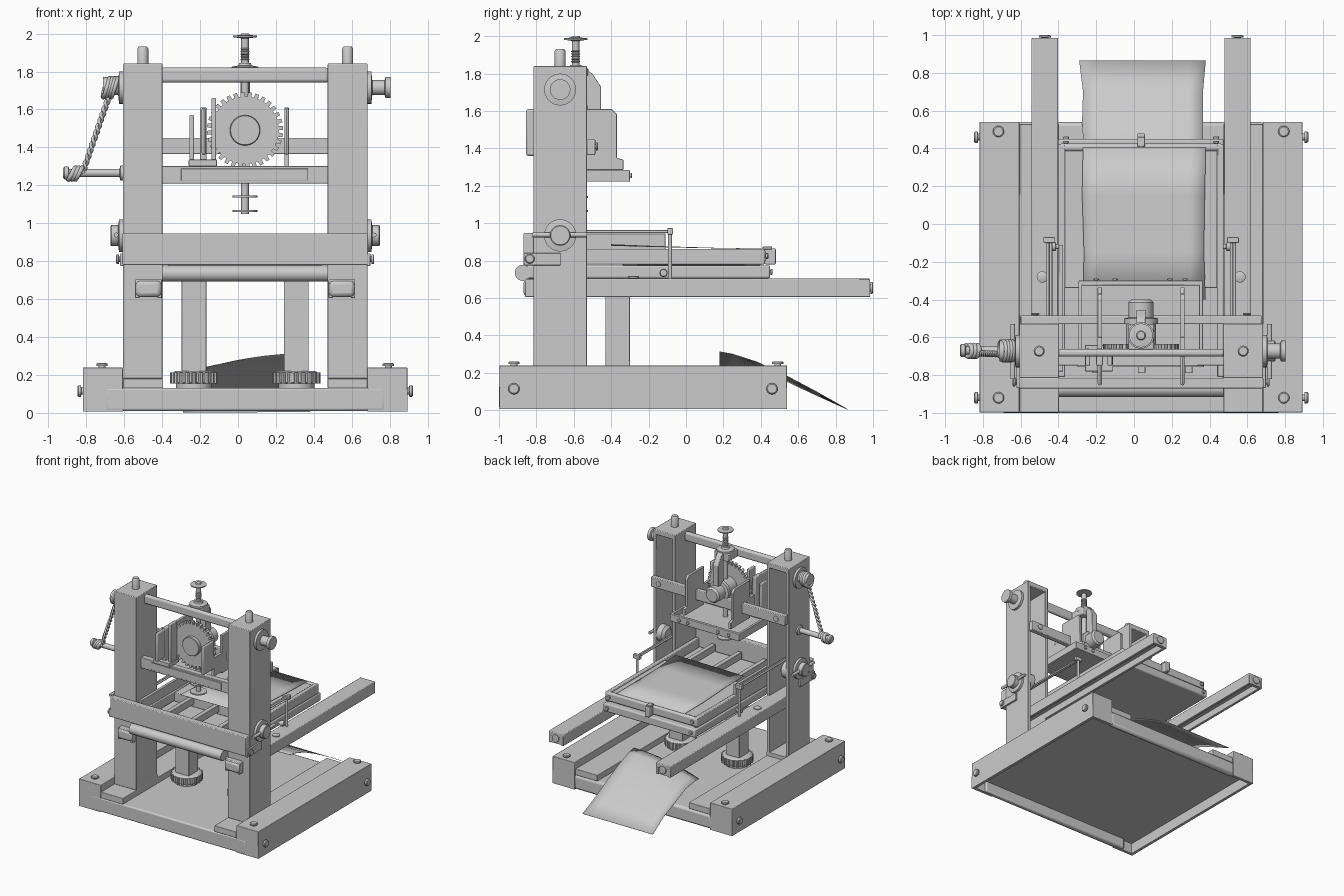
import bpy, bmesh, math
from mathutils import Vector, Matrix

if "Cube" in bpy.data.objects:
    bpy.data.objects.remove(bpy.data.objects["Cube"])

CX = 0.038                      # symmetry plane of the machine
PI = math.pi


def finish(name, bm, bevel=0.0):
    bmesh.ops.recalc_face_normals(bm, faces=bm.faces[:])
    me = bpy.data.meshes.new(name)
    bm.to_mesh(me)
    bm.free()
    me.shade_smooth()
    me.set_sharp_from_angle(angle=math.radians(32))
    ob = bpy.data.objects.new(name, me)
    bpy.context.collection.objects.link(ob)
    if bevel:
        m = ob.modifiers.new("bevel", 'BEVEL')
        m.width, m.segments, m.limit_method = bevel, 2, 'ANGLE'
    return ob


def box(name, x, y, z, bevel=0.004):
    bm = bmesh.new()
    c = [(a + b) / 2 for a, b in (x, y, z)]
    d = [abs(b - a) for a, b in (x, y, z)]
    bmesh.ops.create_cube(bm, size=1, matrix=Matrix.Translation(c) @ Matrix.Diagonal((*d, 1)))
    return finish(name, bm, bevel)


def side_box(name, s, d, y, z, bevel=0.004):
    return box(name, (CX + s * d[0], CX + s * d[1]), y, z, bevel)


def prism(name, pts, axis, lo, hi, bevel=0.0):
    # extrude a 2D outline along x (points y,z) or y (points x,z)
    bm = bmesh.new()
    f = bm.faces.new([bm.verts.new((lo, a, b) if axis == 'x' else (a, lo, b)) for a, b in pts])
    r = bmesh.ops.extrude_face_region(bm, geom=[f])
    v = Vector((hi - lo, 0, 0)) if axis == 'x' else Vector((0, hi - lo, 0))
    bmesh.ops.translate(bm, vec=v, verts=[e for e in r['geom'] if isinstance(e, bmesh.types.BMVert)])
    return finish(name, bm, bevel)


def lathe(name, origin, axis, prof, n=32):
    # profile of (radius, distance) turned about an axis direction
    q = Vector((0, 0, 1)).rotation_difference(Vector(axis))
    bm = bmesh.new()
    rings = [[bm.verts.new(Vector(origin) + q @ Vector((r * math.cos(2 * PI * i / n), r * math.sin(2 * PI * i / n), h)))
              for i in range(n)] for r, h in prof]
    for a, b in zip(rings, rings[1:]):
        for i in range(n):
            bm.faces.new((a[i], a[(i + 1) % n], b[(i + 1) % n], b[i]))
    bm.faces.new(rings[0])
    bm.faces.new(rings[-1])
    return finish(name, bm)


def bolt(name, p, axis, r=0.03, h=0.022):
    lathe(name, p, axis, [(r * .6, -.01), (r * .6, h * .3), (r, h * .35), (r, h * .8), (r * .8, h)], 20)


def tube(name, pts, r):
    cu = bpy.data.curves.new(name, 'CURVE')
    cu.dimensions, cu.bevel_depth, cu.bevel_resolution, cu.use_fill_caps = '3D', r, 2, True
    sp = cu.splines.new('POLY')
    sp.points.add(len(pts) - 1)
    for p, c in zip(sp.points, pts):
        p.co = (*c, 1)
    sp.use_smooth = True
    bpy.context.collection.objects.link(bpy.data.objects.new(name, cu))


def toothed(n, r0, r1, cx, cz):
    # gear outline, four points per tooth
    return [(cx + r * math.cos(2 * PI * (i + f) / n), cz + r * math.sin(2 * PI * (i + f) / n))
            for i in range(n) for f, r in ((0, r0), (.08, r1), (.58, r1), (.66, r0))]


# base: deck plate, front and back rails
box("base_deck", (-.62, .69), (-.98, .52), (.10, .132), 0)
box("base_front_rail", (-.70, .775), (-1.0, -.955), (.01, .132), .012)
box("base_back_rail", (-.62, .69), (.49, .54), (.01, .132), .02)

for s, side in ((-1, "left"), (1, "right")):
    X = lambda d: CX + s * d
    # base beam with hollow underside
    side_box(side + "_base_beam", s, (.645, .855), (-.998, .54), (.10, .24))
    side_box(side + "_base_skirt", s, (.83, .855), (-.998, .54), (.008, .12), 0)
    for y in (-.998, .515):
        side_box(side + "_base_beam_end", s, (.645, .855), (y, y + .025), (.008, .12), 0)
    side_box(side + "_base_board", s, (.435, .645), (-.998, .53), (.13, .182))
    for y in (-.92, .49):
        bolt(side + "_base_top_bolt", (X(.755), y, .24), (0, 0, 1))
    for y in (-.92, .46):
        bolt(side + "_base_side_bolt", (X(.855), y, .115), (s, 0, 0), .03, .03)

    # post: channel open at the back, with cap and stud
    side_box(side + "_post_front", s, (.435, .645), (-.815, -.775), (.18, 1.84), .005)
    for d in (.435, .617):
        side_box(side + "_post_wall", s, (d, d + .028), (-.79, -.53), (.18, 1.84), .003)
    side_box(side + "_post_cap", s, (.435, .645), (-.815, -.53), (1.80, 1.842), .005)
    side_box(side + "_post_foot", s, (.435, .645), (-.81, -.53), (.18, .215), 0)
    lathe(side + "_post_stud", (X(.54), -.673, 1.83), (0, 0, 1), [(.029, 0), (.029, .09), (.022, .102)], 24)

    # long side rail running through the post, hollow below
    side_box(side + "_rail_top", s, (.44, .58), (-.86, .985), (.665, .704), .006)
    for d in (.44, .557):
        side_box(side + "_rail_wall", s, (d, d + .023), (-.86, .985), (.605, .69), .004)
    side_box(side + "_rail_end", s, (.45, .57), (.955, .983), (.61, .69), 0)
    side_box(side + "_rail_nose", s, (.44, .58), (-.87, -.80), (.61, .70), .022)
    bolt(side + "_rail_end_bolt", (X(.51), .98, .655), (0, 1, 0), .032, .02)
    bolt(side + "_rail_top_bolt", (X(.523), -.28, .70), (0, 0, 1), .03, .018)

    # leg with knurled foot
    side_box(side + "_leg", s, (.205, .335), (-.43, -.30), (.2, .705))
    lathe(side + "_foot", (X(.27), -.365, .13), (0, 0, 1),
          [(.095, 0), (.095, .025), (.116, .03), (.116, .08), (.1, .09)], 40)
    for i in range(20):
        a = 2 * PI * i / 20
        lathe(side + "_foot_knurl", (X(.27) + .115 * math.cos(a), -.365 + .115 * math.sin(a), .155),
              (0, 0, 1), [(.012, 0), (.012, .058)], 8)

    # spools and clamp knobs on the outside of the post
    end = .765 if s > 0 else .75
    lathe(side + "_upper_spool", (X(.64), -.673, 1.715), (s, 0, 0),
          [(.085, 0), (.085, .025), (.04, .03), (.04, end - .67), (.055, end - .665), (.055, end - .64)])
    lathe(side + "_clamp_knob", (X(.64), -.673, .935), (s, 0, 0),
          [(.086, 0), (.086, .025), (.055, .03), (.055, .066), (.05, .07)])
    tube(side + "_clamp_handle", [(X(.68), -.82, .938), (X(.68), -.53, .938)], .013)
    lathe(side + "_inner_knob", (X(.62), -.6, .935), (-s, 0, 0), [(.07, 0), (.07, .05), (.045, .07)])

    # cross beam end bracket
    side_box(side + "_beam_bracket", s, (.64, .66), (-.868, -.67), (.775, .84))
    bolt(side + "_beam_bracket_bolt", (X(.66), -.835, .81), (s, 0, 0), .026, .02)

    # guide rod bent down beside the bed
    for d in (.478, .494):
        tube(side + "_guide_rod", [(X(d), -.80, .955), (X(d), -.10, .955)], .008)
    tube(side + "_guide_drop", [(X(.486), -.085, .965), (X(.486), -.085, .70)], .011)
    side_box(side + "_guide_clip", s, (.455, .517), (-.10, -.07), (.94, .975))
    bolt(side + "_guide_pivot", (X(.435), -.12, .735), (s, 0, 0), .022, .05)

    # upright gear bracket: rear plate with foot, front tab and link
    prism(side + "_gear_bracket",
          [(-.60, 1.285), (-.335, 1.285), (-.335, 1.34), (-.37, 1.35), (-.37, 1.585), (-.395, 1.61), (-.60, 1.61)],
          'x', X(.207), X(.23), .003)
    side_box(side + "_gear_bracket_front", s, (.207, .23), (-.855, -.70), (1.36, 1.61), .012)
    side_box(side + "_gear_bracket_link", s, (.207, .23), (-.71, -.59), (1.30, 1.46), 0)

# front cross beam, top bar, rear rail
box("front_cross_beam", (-.61, .685), (-.87, -.815), (.78, .947), .006)
box("top_bar", (-.41, .48), (-.702, -.662), (1.742, 1.82), .015)
box("rear_rail", (-.60, .675), (-.53, -.485), (1.365, 1.45), .005)
for s in (-1, 1):
    bolt("rear_rail_bolt", (CX + s * .56, -.485, 1.41), (0, 1, 0), .022, .014)

# bed: lower slab with rounded nose, upper frame, slats and cheek
box("bed_slab", (-.40, .475), (-.87, .45), (.705, .775), .01)
lathe("bed_front_roller", (-.40, -.872, .735), (1, 0, 0), [(.043, 0), (.043, .875)])
box("bed_table", (-.37, .44), (-.34, .40), (.775, .852), .005)
box("bed_back_bar", (-.40, .475), (.385, .425), (.785, .862), .014)
for x in (-.40, .44):
    box("bed_side_bar", (x, x + .035), (-.81, .42), (.78, .862), .006)
box("bed_cheek", (-.40, -.375), (-.78, -.11), (.855, .945), .003)
for x in (-.22, .02, .27):
    box("bed_slat", (x, x + .04), (-.79, -.34), (.80, .86))
for x in (-.36, .435):
    for z in (.74, .825):
        bolt("bed_back_bolt", (x, .445 if z < .8 else .422, z), (0, 1, 0), .016, .018)
box("bed_hook", (.018, .058), (.42, .48), (.78, .865), .006)
box("bed_hook_lip", (.018, .058), (.41, .46), (.86, .875), .003)

# tool tray carried between the posts
box("tray_front", (-.40, .475), (-.75, -.70), (1.21, 1.302))
box("tray_front_panel", (-.30, .37), (-.758, -.74), (1.225, 1.288), .002)
box("tray_floor", (-.295, .365), (-.71, -.31), (1.222, 1.242), 0)
box("tray_back", (-.295, .365), (-.325, -.30), (1.222, 1.285))
for x in (-.295, .345):
    box("tray_side", (x, x + .02), (-.71, -.31), (1.222, 1.285), .002)
for x in (-.2, -.1, .19, .27):
    bolt("tray_bolt", (x, -.30, 1.255), (0, 1, 0), .014, .012)

# gear, hub and drive drum
prism("gear_wheel", toothed(32, .178, .201, .037, 1.49), 'y', -.668, -.635)
lathe("gear_hub", (.037, -.50, 1.49), (0, -1, 0), [(.08, 0), (.08, .195), (.076, .2)], 40)
lathe("drive_drum", (.037, -.53, 1.49), (0, 1, 0), [(.09, 0), (.09, .03), (.066, .035), (.066, .115), (.052, .13)], 36)
prism("drive_bracket", [(-.53, 1.55), (-.455, 1.55), (-.455, 1.73), (-.48, 1.77), (-.50, 1.80), (-.53, 1.82)],
      'x', .012, .062, .004)
box("pinion_stand", (-.26, -.11), (-.78, -.64), (1.30, 1.335))
for x, w, h in ((-.257, .025, 1.57), (-.20, .035, 1.61), (-.14, .025, 1.66)):
    box("pinion_plate", (x, x + w), (-.75, -.66), (1.32, h), .006)

# screw spindle with hand wheel and pressure discs
lathe("spindle", (.037, -.59, 1.05), (0, 0, 1), [(.02, 0), (.02, .93)], 24)
lathe("spindle_wheel", (.037, -.59, 1.975), (0, 0, 1), [(.02, 0), (.063, .006), (.063, .014), (.025, .018), (.02, .025)])
lathe("spindle_collar", (.037, -.59, 1.79), (0, 0, 1), [(.07, 0), (.07, .035), (.035, .042), (.03, .055)])
box("spindle_nut", (-.03, .105), (-.665, -.53), (1.745, 1.81), .006)
for z in (1.06, 1.135):
    lathe("pressure_disc", (.037, -.59, z), (0, 0, 1), [(.066, 0), (.066, .01)])
for i in range(5):
    lathe("spindle_thread", (.037, -.59, 1.86 + i * .014), (0, 0, 1), [(.02, 0), (.025, .004), (.02, .008)], 20)

# side peg holding the rope
lathe("rope_peg", (-.60, -.67, 1.265), (-1, 0, 0), [(.04, 0), (.04, .02), (.022, .025), (.022, .29), (.034, .295), (.034, .315), (.026, .322)], 24)


def coil(name, x0, x1, z, turns, rad, wob):
    n = turns * 16
    tube(name, [(x0 + (x1 - x0) * i / n + wob * math.sin(i * .39), -.672 + rad * math.cos(i * PI / 8),
                 z + rad * math.sin(i * PI / 8)) for i in range(n + 1)], .013)


coil("rope_spool_coil", -.645, -.70, 1.715, 4, .05, .014)
coil("rope_peg_knot", -.83, -.885, 1.262, 3, .031, .014)
A, B = Vector((-.68, -.69, 1.67)), Vector((-.82, -.685, 1.265))
for k in range(2):
    tube("rope_strand", [A.lerp(B, i / 80) + Vector((.009 * math.cos(i * .5 + k * PI), .009 * math.sin(i * .5 + k * PI), 0))
                         for i in range(81)], .009)


def sheet(name, rows, skew):
    # rows of (x0, x1, y, z); skew lowers the left edge
    bm = bmesh.new()
    n = 8
    g = [[bm.verts.new((a + (b - a) * i / n, y, z - k * (1 - i / n) ** 2)) for i in range(n + 1)]
         for (a, b, y, z), k in zip(rows, skew)]
    for p, q in zip(g, g[1:]):
        for i in range(n):
            bm.faces.new((p[i], p[i + 1], q[i + 1], q[i]))
    ob = finish(name, bm)
    ob.modifiers.new("thick", 'SOLIDIFY').thickness = .003


# paper on the bed and the sheet that slid off the back
sheet("bed_paper", [(-.27, .38, -.40, .888), (-.265, .37, -.15, .878), (-.275, .375, .15, .869), (-.27, .38, .405, .864)], [.006, .003, 0, 0])
sheet("fallen_paper", [(-.25, .37, .18, .315), (-.26, .37, .25, .302), (-.265, .365, .38, .26), (-.275, .365, .54, .185),
                       (-.27, .365, .70, .10), (-.29, .38, .865, .006)], [.10, .08, .05, .03, .02, 0])
